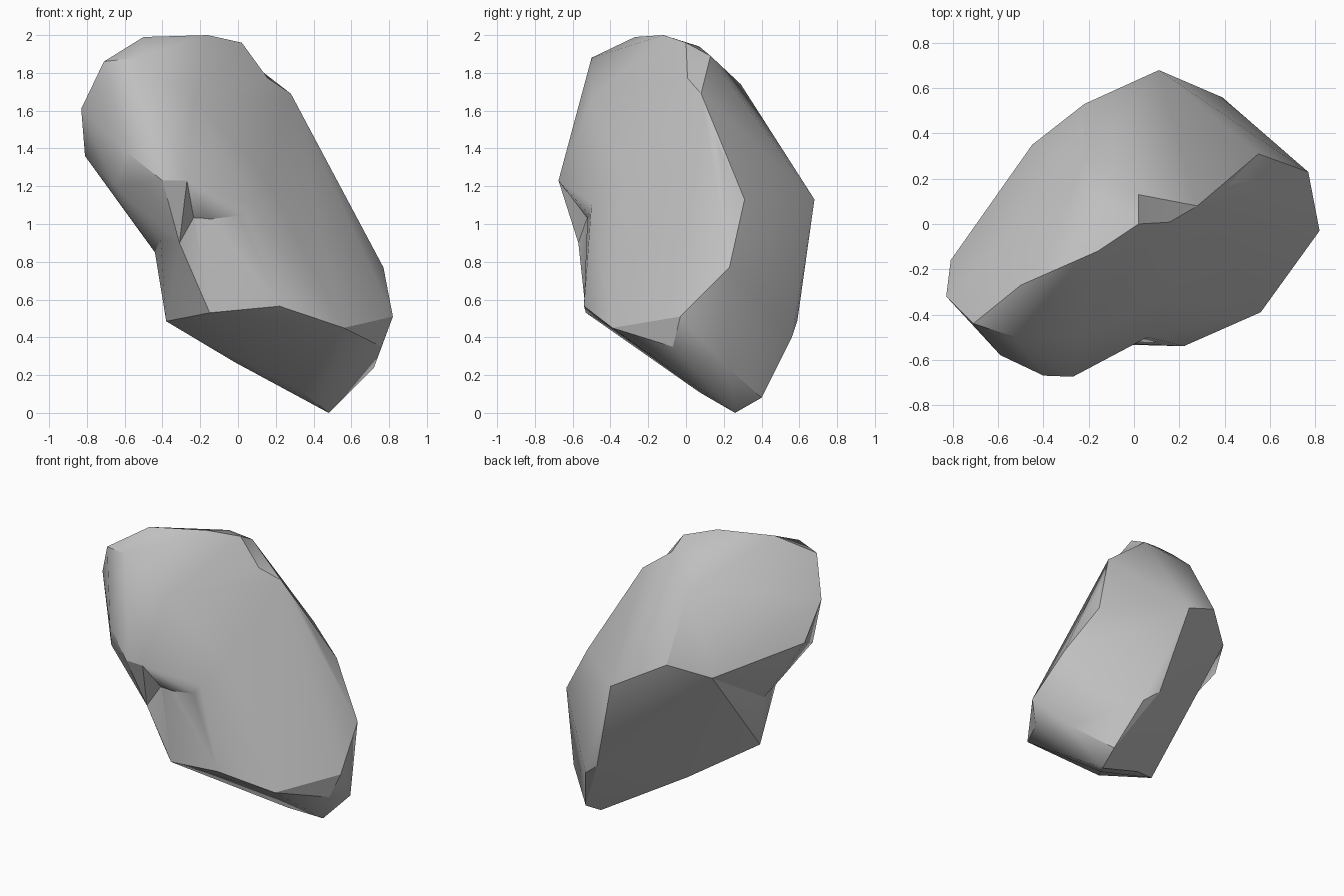
import bpy, bmesh, math

cube = bpy.data.objects.get("Cube")
if cube:
    bpy.data.objects.remove(cube, do_unlink=True)

# Stone colour
stone = bpy.data.materials.new("stone_grey")
stone.use_nodes = True
GREY = (0.52, 0.52, 0.52, 1)
stone.diffuse_color = GREY
bsdf = stone.node_tree.nodes["Principled BSDF"]
bsdf.inputs["Base Color"].default_value = GREY
bsdf.inputs["Roughness"].default_value = 0.9

# Corners common to both main chunks: crest, back, right flank and lowest tip
core = [(-.50, -.27, 1.99), (-.16, -.12, 2.0), (.02, 0, 1.96), (.02, .13, 1.89),
        (.28, .08, 1.69), (.43, .18, 1.39), (.55, .31, 1.13),
        (.77, .23, .77), (.82, -.03, .51), (.72, .22, .24), (.50, .40, .08),
        (.48, .26, 0), (.39, .56, .40), (.28, .59, .49), (.11, .68, 1.13),
        (-.12, .07, 1.94), (-.20, .15, 1.87), (-.22, .29, 1.74),
        (-.22, .53, 1.31), (-.45, .35, 1.21), (-.44, -.24, .85), (.06, -.50, 1.11)]
# Overhanging upper front
head = [(-.83, -.32, 1.61), (-.81, -.16, 1.36), (-.71, -.44, 1.86), (-.53, -.50, 1.88),
        (-.23, -.50, 1.65), (-.27, -.675, 1.23), (-.40, -.67, 1.23), (-.59, -.58, 1.38),
        (-.65, -.48, 1.20), (-.51, -.28, .95)]
# Lower front and underside
foot = [(-.38, -.28, .485), (-.15, -.53, .53), (-.41, -.44, .92), (-.24, -.52, 1.09),
        (.21, -.43, .96), (.22, -.54, .565), (.56, -.39, .45), (.76, -.07, .35),
        (-.02, .01, .27), (.34, .07, .11)]
# Waist under the overhang, and the bulge between waist and foot
waist = [(-.27, -.675, 1.23), (-.40, -.67, 1.23), (-.65, -.48, 1.20), (-.51, -.28, .95),
         (-.44, -.24, .85), (-.41, -.44, .92), (-.31, -.57, .90), (-.24, -.52, 1.09),
         (-.10, -.35, 1.10)]
bulge = [(-.31, -.57, .90), (-.15, -.53, .53), (-.38, -.28, .485), (-.41, -.44, .92),
         (-.24, -.52, 1.09), (-.10, -.30, .80)]
# Chip missing from the crest; its last corner lies outside the rock
chip = [(.02, 0, 1.96), (.02, .13, 1.89), (.28, .08, 1.69), (.20, -.03, 1.735),
        (.40, .08, 2.10)]


def chunk(name, points):
    """Convex faceted chunk wrapped around a few corner points."""
    bm = bmesh.new()
    for p in points:
        bm.verts.new(p)
    bmesh.ops.convex_hull(bm, input=bm.verts[:])
    bmesh.ops.delete(bm, geom=[v for v in bm.verts if not v.link_faces], context='VERTS')
    bmesh.ops.recalc_face_normals(bm, faces=bm.faces[:])
    mesh = bpy.data.meshes.new(name)
    bm.to_mesh(mesh)
    bm.free()
    mesh.materials.append(stone)
    obj = bpy.data.objects.new(name, mesh)
    bpy.context.collection.objects.link(obj)
    return obj


def combine(name, points, operation):
    """Fuse a chunk into the rock, or cut it away."""
    other = chunk(name, points)
    mod = rock.modifiers.new(name, 'BOOLEAN')
    mod.operation = operation
    mod.solver = 'EXACT'
    mod.object = other
    bpy.ops.object.modifier_apply(modifier=mod.name)
    bpy.data.objects.remove(other, do_unlink=True)


rock = chunk("rock", core + foot)
bpy.context.view_layer.objects.active = rock
rock.select_set(True)
combine("rock_head", core + head, 'UNION')
combine("rock_waist", waist, 'UNION')
combine("rock_bulge", bulge, 'UNION')
combine("crest_chip", chip, 'DIFFERENCE')

# Soft facets with sharp ridges
bpy.ops.object.shade_smooth_by_angle(angle=math.radians(30))
